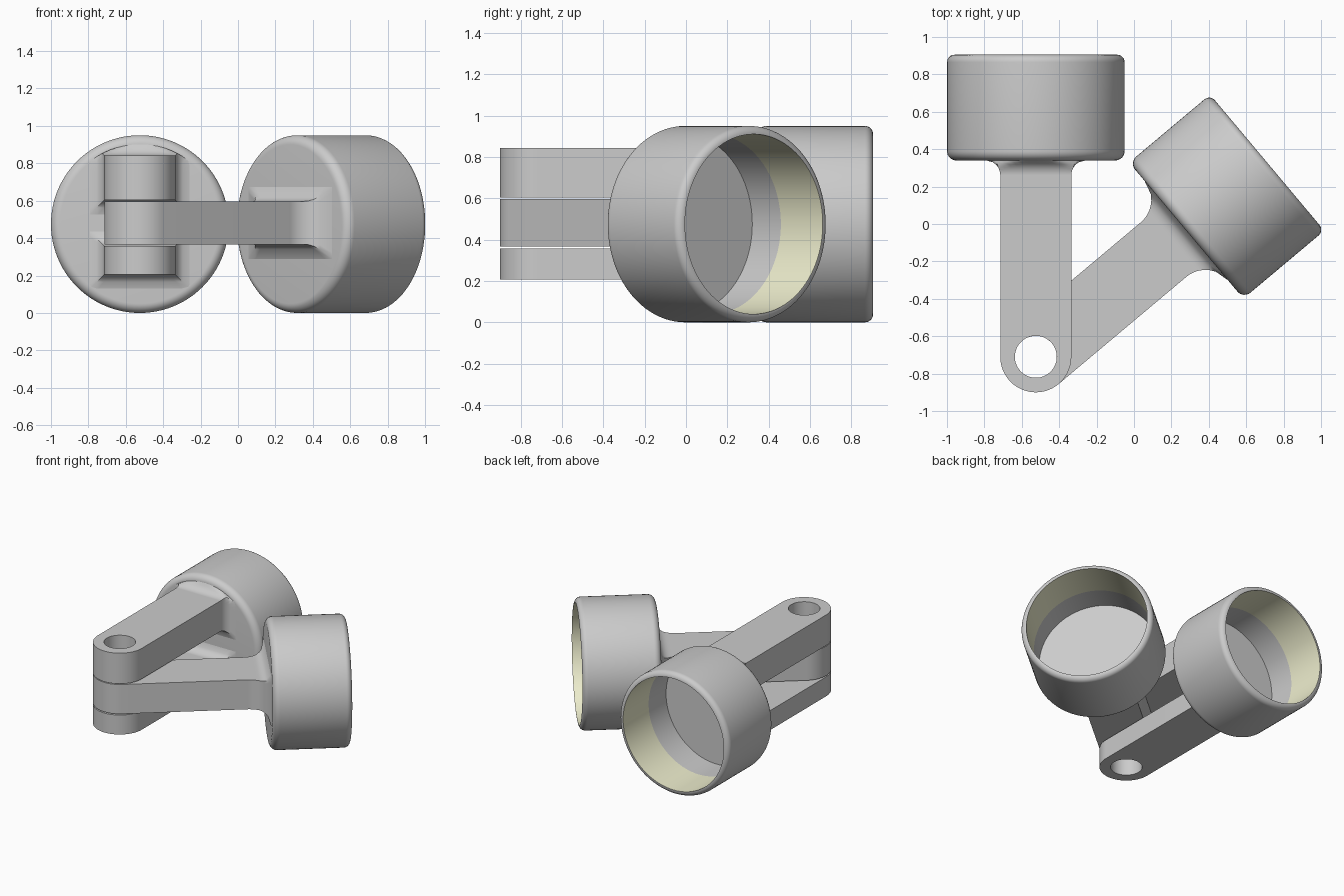
import bpy, bmesh
from math import sin, cos, pi, radians, sqrt, hypot
from mathutils import Matrix, Vector

if "Cube" in bpy.data.objects:
    bpy.data.objects.remove(bpy.data.objects["Cube"])

PIVOT = Vector((-0.525, -0.71, 0))
ZC = 0.475            # height of the cup axes
BASE, RIM = 1.05, 1.615   # cup start and end, measured from the pivot
R, RI = 0.475, 0.435  # cup outer and inner radius
W, HOLE = 0.19, 0.112  # arm half width, pin hole radius


def skin(bm, rings):
    """Join successive closed rings of points with quads."""
    vs = [[bm.verts.new(p) for p in ring] for ring in rings]
    n = len(vs[0])
    for a, b in zip(vs, vs[1:]):
        for k in range(n):
            j = (k + 1) % n
            bm.faces.new((a[k], b[k], b[j], a[j]))


def finish(bm, name, angle, mat=None):
    bmesh.ops.remove_doubles(bm, verts=bm.verts, dist=1e-5)
    me = bpy.data.meshes.new(name)
    bm.to_mesh(me)
    bm.free()
    me.shade_smooth()
    me.set_sharp_from_angle(angle=radians(35))
    if mat:
        me.materials.append(mat)
    ob = bpy.data.objects.new(name, me)
    ob.matrix_world = Matrix.Translation(PIVOT) @ Matrix.Rotation(radians(angle), 4, 'Z')
    bpy.context.collection.objects.link(ob)
    return ob


def lathe(name, profile, angle, mat=None, n=96):
    bm = bmesh.new()
    skin(bm, [[(r * cos(2 * pi * k / n), y, ZC + r * sin(2 * pi * k / n))
               for k in range(n)] for r, y in profile])
    return finish(bm, name, angle, mat)


def arm(name, z0, z1, fx, fz, angle):
    """Flat arm with a drilled round end and a fillet flare into the cup."""
    bm = bmesh.new()
    length, n = BASE - max(fx, fz), 64
    outer, inner = [], []
    for k in range(n):
        t = 2 * pi * k / n
        inner.append((HOLE * cos(t), HOLE * sin(t)))
        if 0 < k < n // 2:
            outer.append((W * cos(pi * (k - 1) / (n // 2 - 2)), length))
        else:
            outer.append((W * cos(t), W * sin(t)))
    at = lambda loop, z: [(x, y, z) for x, y in loop]
    skin(bm, [at(outer, z1), at(outer, z0), at(inner, z0), at(inner, z1), at(outer, z1)])

    # flare: rectangles growing along a quarter circle, kept on the cup's flat base
    zm, h, m = (z0 + z1) / 2, (z1 - z0) / 2, 12
    flare = lambda f, s: f - sqrt(max(0, f * f - max(0, f - s) ** 2))
    rings = []
    for i in range(m + 1):
        s = (BASE - length) * cos(pi / 2 * i / m)
        a, b = W + flare(fx, s), h + flare(fz, s)
        ring = []
        corners = [(a, -b), (a, b), (-a, b), (-a, -b)]
        for c in range(4):
            p, q = corners[c], corners[(c + 1) % 4]
            for k in range(12):
                u = k / 12
                x, z = p[0] + (q[0] - p[0]) * u, zm - ZC + p[1] + (q[1] - p[1]) * u
                lim = min(1, 0.428 / max(hypot(x, z), 1e-6))
                ring.append((x * lim, BASE + 0.001 - s, ZC + z * lim))
        rings.append(ring)
    rings[0] = [(x, length, z) for x, y, z in rings[0]]
    skin(bm, rings)
    return finish(bm, name, angle)


cream = bpy.data.materials.new("cream")
cream.diffuse_color = (0.86, 0.86, 0.62, 1)
cream.use_nodes = True
cream.node_tree.nodes["Principled BSDF"].inputs["Base Color"].default_value = cream.diffuse_color


def quarter(r, y, f, start):
    return [(r + f * cos(start + pi / 2 * i / 8), y + f * sin(start + pi / 2 * i / 8))
            for i in range(9)]


# cups: rounded shell outside, cream band just inside the rim, grey below it
SHELL = ([(0, BASE)] + quarter(R - 0.05, BASE + 0.05, 0.05, -pi / 2)
         + quarter(RI, RIM - 0.04, 0.04, 0))
BAND_END = RIM - 0.315
for side, ang in (("fork", 0), ("tongue", -50)):
    lathe(side + "_cup_shell", SHELL, ang)
    lathe(side + "_cup_band", [(RI, RIM), (RI, BAND_END)], ang, cream)
    lathe(side + "_cup_floor", [(RI, BAND_END), (RI, BASE + 0.035), (0, BASE + 0.035)], ang)

# two fork prongs and the tongue between them
arm("fork_upper_prong", 0.603, 0.842, 0.08, 0.08, 0)
arm("fork_lower_prong", 0.206, 0.358, 0.08, 0.08, 0)
arm("tongue_arm", 0.367, 0.597, 0.16, 0.08, -50)
